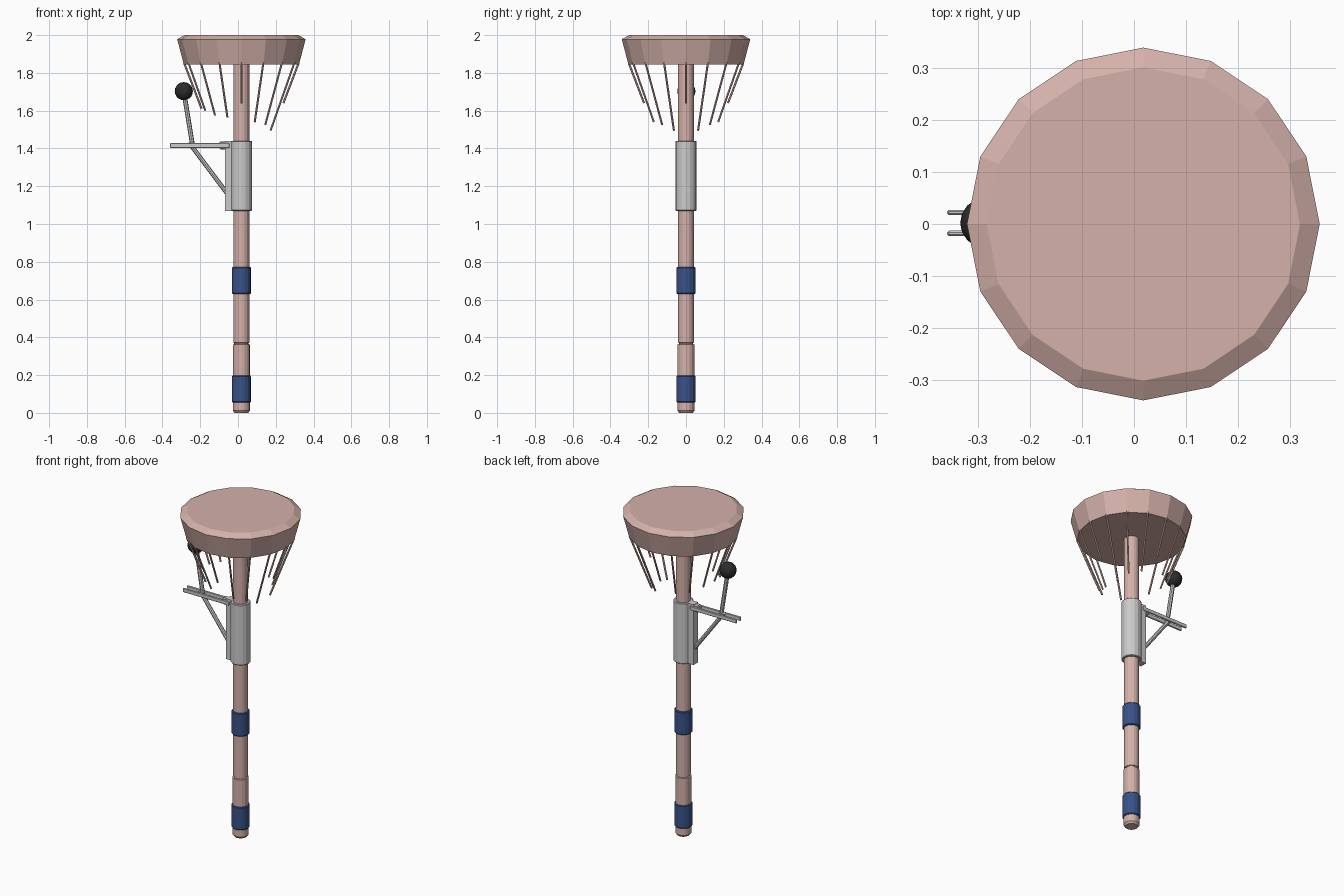
import bpy, bmesh, math
from mathutils import Vector

if "Cube" in bpy.data.objects:
    bpy.data.objects.remove(bpy.data.objects["Cube"])

AX = 0.018  # x of the pole axis


def material(name, rgb):
    m = bpy.data.materials.new(name)
    m.diffuse_color = (*rgb, 1)
    m.use_nodes = True
    m.node_tree.nodes["Principled BSDF"].inputs["Base Color"].default_value = m.diffuse_color
    return m


PINK = material("dusty pink", (0.66, 0.44, 0.40))
GREY = material("light grey", (0.60, 0.60, 0.60))
BLUE = material("navy blue", (0.04, 0.085, 0.25))
BLACK = material("black", (0.025, 0.025, 0.025))


def finish(bm, name, mat, smooth=False):
    bmesh.ops.recalc_face_normals(bm, faces=bm.faces)
    me = bpy.data.meshes.new(name)
    bm.to_mesh(me)
    bm.free()
    for p in me.polygons:
        p.use_smooth = smooth
    me.materials.append(mat)
    ob = bpy.data.objects.new(name, me)
    bpy.context.collection.objects.link(ob)
    return ob


def lathe(name, profile, mat, sides=16):
    """Stack rings (radius, z) around the pole axis and cap both ends."""
    bm = bmesh.new()
    rings = []
    for r, z in profile:
        rings.append([bm.verts.new((AX + r * math.cos(2 * math.pi * i / sides),
                                    r * math.sin(2 * math.pi * i / sides), z))
                      for i in range(sides)])
    for a, b in zip(rings, rings[1:]):
        for i in range(sides):
            j = (i + 1) % sides
            bm.faces.new((a[i], a[j], b[j], b[i]))
    bm.faces.new(rings[0])
    bm.faces.new(rings[-1])
    return finish(bm, name, mat)


def add_rod(bm, a, b, r, sides=8):
    a, b = Vector(a), Vector(b)
    d = b - a
    mat = d.to_track_quat('Z', 'Y').to_matrix().to_4x4()
    mat.translation = (a + b) / 2
    bmesh.ops.create_cone(bm, cap_ends=True, segments=sides, radius1=r,
                          radius2=r, depth=d.length, matrix=mat)


def box(name, lo, hi, mat, bevel=0.0):
    bm = bmesh.new()
    bmesh.ops.create_cube(bm, size=1)
    for v in bm.verts:
        v.co = [l + (c + 0.5) * (h - l) for c, l, h in zip(v.co, lo, hi)]
    if bevel:
        bmesh.ops.bevel(bm, geom=bm.edges[:], offset=bevel, segments=1,
                        affect='EDGES')
    return finish(bm, name, mat)


# Pole in one profile, with rounded foot and a narrow joint groove
lathe("pole", [(0.036, 0), (0.045, 0.012), (0.045, 0.362), (0.038, 0.364),
               (0.038, 0.370), (0.042, 0.372), (0.042, 1.86)], PINK)

# Blue grip bands
for name, z in (("lower_grip", 0.055), ("upper_grip", 0.63)):
    lathe(name, [(0.047, z), (0.051, z + 0.005), (0.051, z + 0.137),
                 (0.047, z + 0.142)], BLUE)

# Wide flared head with a chamfered top
lathe("head", [(0.300, 1.845), (0.305, 1.845), (0.340, 1.978),
               (0.302, 2.0)], PINK)

# Bristles follow the flare of the head; lengths vary round the rim
tips = [1.64, 1.495, 1.525, 1.54, 1.64, 1.565, 1.575, 1.60, 1.61]
bm = bmesh.new()
for i in range(16):
    ang = 2 * math.pi * i / 16
    z = tips[min(i, 16 - i)]
    u = Vector((math.cos(ang), math.sin(ang), 0))
    c = Vector((AX, 0, 0))
    r_tip = 0.302 - (1.85 - z) * 0.38
    add_rod(bm, c + u * 0.304 + Vector((0, 0, 1.855)),
            c + u * r_tip + Vector((0, 0, z)), 0.0055, 6)
finish(bm, "bristles", PINK)

# Clamp sleeve and its side plate
lathe("sleeve", [(0.053, 1.07), (0.056, 1.073), (0.056, 1.437),
                 (0.053, 1.44)], GREY)
box("side_plate", (-0.068, -0.02, 1.07), (-0.03, 0.024, 1.44), GREY)
box("pivot_block", (-0.098, -0.014, 1.395), (-0.05, 0.018, 1.438), GREY, 0.006)

# Twin horizontal bars
for name, y in (("front_bar", -0.018), ("back_bar", 0.022)):
    box(name, (-0.36, y - 0.005, 1.403), (-0.045, y + 0.005, 1.428), GREY, 0.003)

# Diagonal brace between the bars and the plate
bm = bmesh.new()
add_rod(bm, (-0.26, 0.002, 1.432), (-0.06, 0.002, 1.165), 0.012)
finish(bm, "brace", GREY, True)
bpy.context.view_layer.objects.active = bpy.data.objects["brace"]
bpy.data.objects["brace"].data.shade_flat()

# Lever and ball knob
bm = bmesh.new()
add_rod(bm, (-0.238, 0.002, 1.40), (-0.285, 0.002, 1.69), 0.0125)
finish(bm, "lever", GREY)
bm = bmesh.new()
bmesh.ops.create_uvsphere(bm, u_segments=16, v_segments=10, radius=0.048)
bmesh.ops.translate(bm, verts=bm.verts, vec=(-0.287, 0.002, 1.703))
finish(bm, "knob", BLACK, True)
